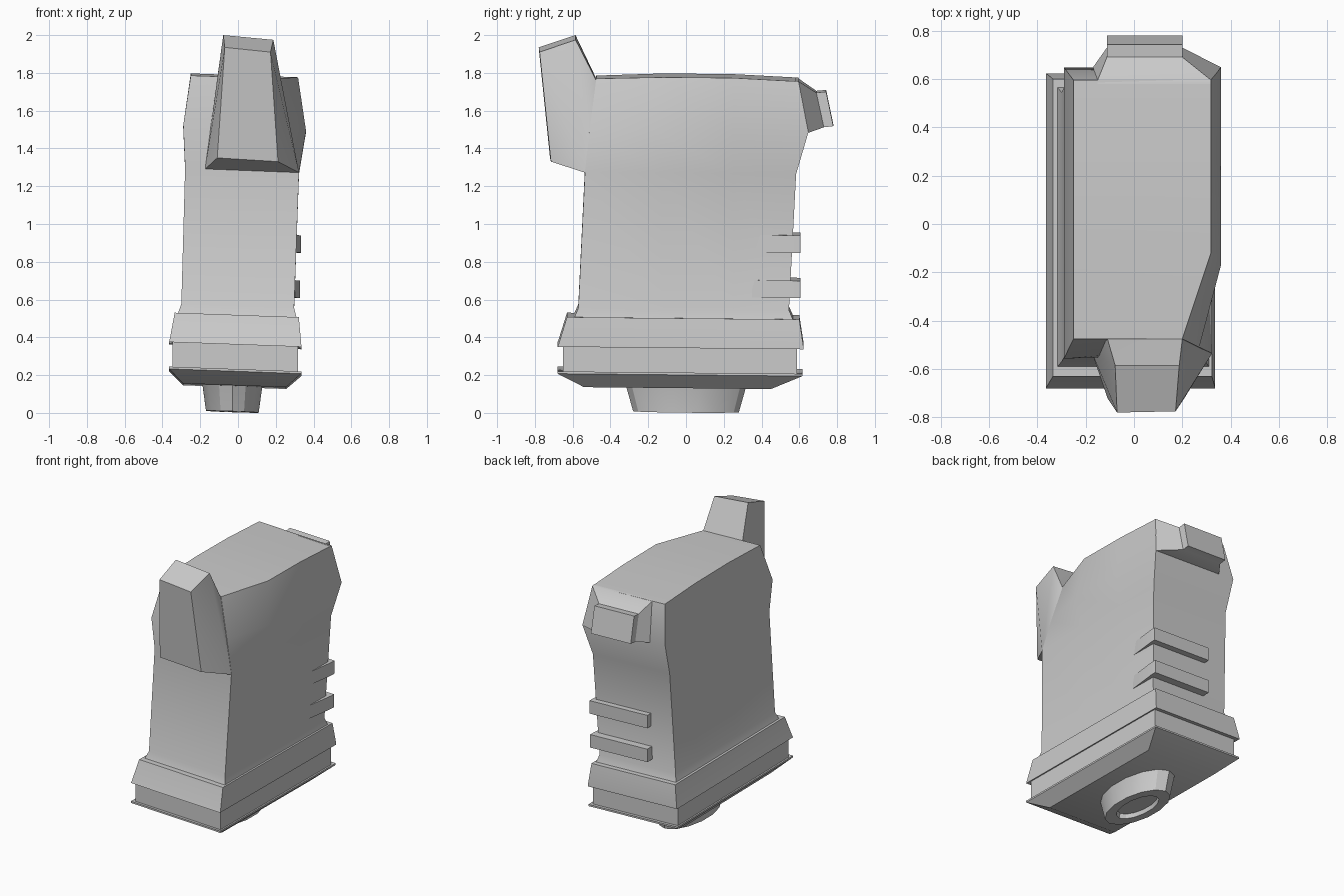
import bpy, bmesh, math


def tilt(x, y, z):
    # the whole model leans slightly
    return (x, y, z - 0.036 * x - 0.01 * y)


def finish(name, bm):
    bmesh.ops.recalc_face_normals(bm, faces=bm.faces)
    me = bpy.data.meshes.new(name)
    bm.to_mesh(me)
    bm.free()
    ob = bpy.data.objects.new(name, me)
    bpy.context.collection.objects.link(ob)
    bpy.ops.object.select_all(action='DESELECT')
    ob.select_set(True)
    bpy.context.view_layer.objects.active = ob
    bpy.ops.object.shade_smooth_by_angle(angle=math.radians(28))
    return ob


def loft(name, rings, cap_strips=False):
    bm = bmesh.new()
    vs = [[bm.verts.new(p) for p in r] for r in rings]
    n = len(vs[0])
    for a, b in zip(vs, vs[1:]):
        for i in range(n):
            j = (i + 1) % n
            bm.faces.new((a[i], a[j], b[j], b[i]))
    bm.faces.new(vs[0])
    t = vs[-1]
    if cap_strips:
        for i in range(n // 2 - 1):
            bm.faces.new((t[i], t[i + 1], t[n - 2 - i], t[n - 1 - i]))
    else:
        bm.faces.new(t)
    return finish(name, bm)


def hull(name, pts):
    bm = bmesh.new()
    for p in pts:
        bm.verts.new(p)
    bmesh.ops.convex_hull(bm, input=bm.verts)
    bmesh.ops.dissolve_limit(bm, angle_limit=0.03, verts=bm.verts, edges=bm.edges)
    return finish(name, bm)


def rect(x0, x1, y0, y1, z):
    return [tilt(*p) for p in ((x0, y0, z), (x1, y0, z), (x1, y1, z), (x0, y1, z))]


# main body: right front corner turns into a chamfer near the top
def body_ring(x0, x1, yb, yc, xd, yd, yf, z, crown=0):
    return [tilt(*p) for p in (
        (x1, yb, z), (x1, 0.25, z + crown), (x1, yc, z + crown), (xd, yd, z),
        (x0, yf, z), (x0, yc, z + crown), (x0, 0.25, z + crown), (x0, yb, z))]


loft("body", [
    body_ring(-0.325, 0.315, 0.575, -0.13, 0.315, -0.60, -0.60, 0.49),
    body_ring(-0.30, 0.297, 0.545, -0.13, 0.297, -0.57, -0.57, 0.56),
    body_ring(-0.28, 0.323, 0.583, -0.13, 0.323, -0.535, -0.535, 1.282),
    body_ring(-0.29, 0.36, 0.648, -0.17, 0.27, -0.51, -0.557, 1.505),
    body_ring(-0.25, 0.318, 0.595, -0.12, 0.20, -0.475, -0.475, 1.772, 0.015),
], cap_strips=True)

# front block rising above the top
hull("front_block", [
    (-0.175, -0.53, 1.29), (0.323, -0.535, 1.272),
    (-0.11, -0.72, 1.35), (0.212, -0.715, 1.33),
    (-0.07, -0.78, 1.935), (0.172, -0.775, 1.91),
    (-0.078, -0.585, 2.0), (0.187, -0.585, 1.975),
    (-0.11, -0.475, 1.77), (0.20, -0.475, 1.76)])

# rear block: flared neck, then a slab
loft("rear_block", [
    [(-0.15, 0.58, 1.773), (0.318, 0.58, 1.757), (0.358, 0.63, 1.485), (-0.17, 0.63, 1.505)],
    [(-0.15, 0.596, 1.77), (0.318, 0.596, 1.755), (0.36, 0.648, 1.483), (-0.17, 0.648, 1.503)],
    [(-0.112, 0.69, 1.705), (0.2, 0.69, 1.695), (0.2, 0.73, 1.512), (-0.112, 0.73, 1.522)],
    [(-0.112, 0.742, 1.71), (0.2, 0.742, 1.70), (0.2, 0.78, 1.518), (-0.112, 0.78, 1.528)]])

# stepped base
loft("base", [
    rect(-0.29, 0.255, -0.54, 0.45, 0.14),
    rect(-0.365, 0.335, -0.68, 0.617, 0.213),
    rect(-0.365, 0.335, -0.68, 0.617, 0.225),
    rect(-0.347, 0.318, -0.652, 0.587, 0.22),
    rect(-0.347, 0.318, -0.652, 0.587, 0.362),
    rect(-0.365, 0.335, -0.68, 0.622, 0.355),
    rect(-0.362, 0.335, -0.675, 0.622, 0.367),
    rect(-0.335, 0.322, -0.63, 0.60, 0.512)])

# two grip ribs wrapping the back right corner
for i, z in enumerate((0.625, 0.865)):
    dx = 0.005 * i
    outline = [(-0.12, 0.605), (0.329 + dx, 0.605), (0.329 + dx, 0.57),
               (0.301 + dx, 0.35), (0.2, 0.35), (-0.12, 0.5)]
    loft(f"grip_rib_{i + 1}", [[tilt(x, y, h) for x, y in outline]
                               for h in (z, z + 0.092)])


# oval connector below, with a recessed centre
def oval(rx, ry, z, n=14):
    return [tilt(-0.03 + rx * math.cos(2 * math.pi * (k + 0.5) / n),
                 ry * math.sin(2 * math.pi * (k + 0.5) / n), z) for k in range(n)]


loft("connector", [
    oval(0.168, 0.325, 0.16), oval(0.162, 0.318, 0.14), oval(0.143, 0.28, 0.005),
    oval(0.09, 0.185, 0.005), oval(0.085, 0.175, 0.035)])
